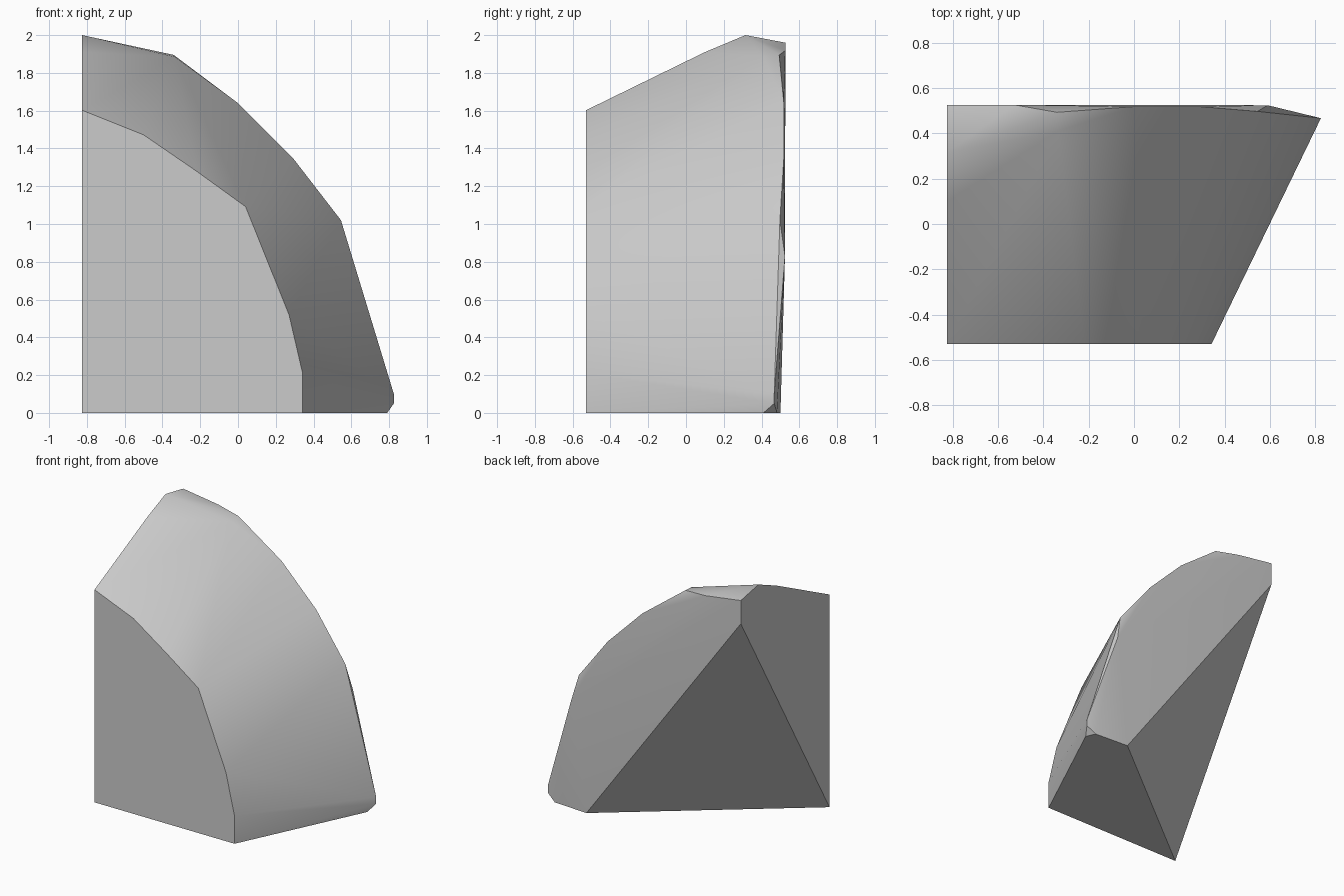
import bpy
import bmesh
import math

old = bpy.data.objects.get("Cube")
if old:
    bpy.data.objects.remove(old, do_unlink=True)

FRONT, BACK, LEFT = -0.53, 0.526, -0.825

# Flat front face, outline as (x, z)
front = [(LEFT, 0), (LEFT, 1.602), (-0.5, 1.472), (-0.22, 1.28),
         (0.04, 1.092), (0.27, 0.52), (0.342, 0.21), (0.342, 0)]

# Upright side wall, upper outline as (y, z)
wall = [(0.1, 1.91), (0.315, 2.0), (BACK, 1.96), (BACK, 1.785)]

# Worn ridge behind the top edge, then the chipped rim of the back face
rim = [(-0.335, 0.41, 1.885),
       (-0.53, BACK, 1.918), (-0.34, 0.493, 1.895), (0, 0.518, 1.64),
       (0.29, 0.518, 1.35), (0.545, 0.497, 1.02), (0.59, 0.524, 0.83),
       (0.825, 0.467, 0.1), (0.825, 0.467, 0.05), (0.79, 0.41, 0),
       (0.757, 0.482, 0), (0.48, 0.5, 0)]

points = [(x, FRONT, z) for x, z in front]
points += [(LEFT, y, z) for y, z in wall]
points += rim

# Stone shard: convex shell around the outlines
bm = bmesh.new()
for p in points:
    bm.verts.new(p)
hull = bmesh.ops.convex_hull(bm, input=bm.verts[:])
loose = {g for g in hull["geom_interior"] if isinstance(g, bmesh.types.BMVert)}
bmesh.ops.delete(bm, geom=list(loose), context="VERTS")
bmesh.ops.dissolve_limit(bm, angle_limit=math.radians(0.5),
                         verts=bm.verts[:], edges=bm.edges[:])
bmesh.ops.recalc_face_normals(bm, faces=bm.faces[:])
mesh = bpy.data.meshes.new("stone_shard")
bm.to_mesh(mesh)
bm.free()

shard = bpy.data.objects.new("stone_shard", mesh)
bpy.context.collection.objects.link(shard)

# Plain grey stone
grey = bpy.data.materials.new("stone_grey")
grey.use_nodes = True
colour = (0.6, 0.6, 0.6, 1)
grey.diffuse_color = colour
grey.node_tree.nodes["Principled BSDF"].inputs["Base Color"].default_value = colour
mesh.materials.append(grey)

# Soft rounded side with crisp cut edges
bpy.ops.object.select_all(action="DESELECT")
shard.select_set(True)
bpy.context.view_layer.objects.active = shard
bpy.ops.object.shade_smooth_by_angle(angle=math.radians(40))
